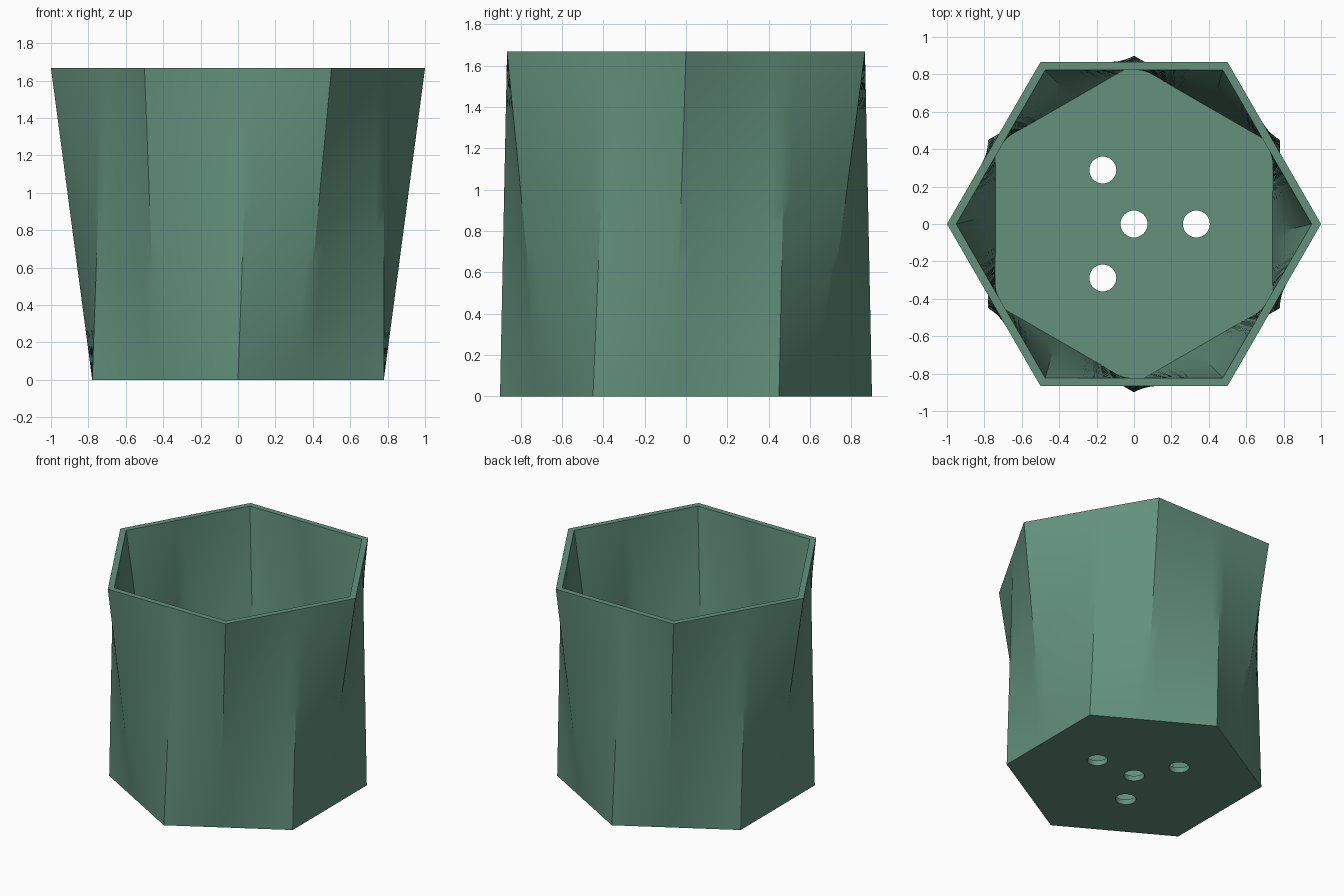
import bpy, bmesh, math
from mathutils import Vector

cube = bpy.data.objects.get("Cube")
if cube:
    bpy.data.objects.remove(cube, do_unlink=True)

HEIGHT = 1.667
FLOOR = 0.04
SHIFT = 0.06      # slip of the lower corners along the upper edges
STEPS = 9         # strips between successive corners
RINGS = 16

green = bpy.data.materials.new("sage green")
green.use_nodes = True
green.diffuse_color = (0.125, 0.285, 0.207, 1)
green.node_tree.nodes["Principled BSDF"].inputs["Base Color"].default_value = green.diffuse_color


def hexagon_point(radius, u, turn):
    """Point at u edges along a hexagon whose first corner is at angle turn."""
    i = math.floor(u + 1e-9)
    a, b = (Vector((radius * math.cos(turn + math.radians(60 * k)),
                    radius * math.sin(turn + math.radians(60 * k)), 0)) for k in (i, i + 1))
    return a.lerp(b, u - i)


# Matching positions, with a line through every lower and every upper corner
split = 0.5 - SHIFT
params = []
for edge in range(6):
    params += [edge + split * s / STEPS for s in range(STEPS)]
    params += [edge + split + (1 - split) * s / STEPS for s in range(STEPS)]


def wall(bm, low_radius, low_z, high_radius):
    """Ruled wall from a point-forward hexagon to a flat-forward one."""
    rings = []
    for r in range(RINGS + 1):
        t = r / RINGS
        ring = []
        for u in params:
            low = hexagon_point(low_radius, u, math.radians(30))
            high = hexagon_point(high_radius, u - split, math.radians(60))
            low.z, high.z = low_z, HEIGHT
            ring.append(bm.verts.new(low.lerp(high, t)))
        rings.append(ring)
    for a, b in zip(rings, rings[1:]):
        bridge(bm, a, b)
    return rings[0], rings[-1]


def bridge(bm, a, b):
    n = len(a)
    for i in range(n):
        j = (i + 1) % n
        bm.faces.new((a[i], a[j], b[j], b[i]))


def make_object(name, bm):
    bmesh.ops.recalc_face_normals(bm, faces=bm.faces)
    mesh = bpy.data.meshes.new(name)
    bm.to_mesh(mesh)
    bm.free()
    mesh.materials.append(green)
    obj = bpy.data.objects.new(name, mesh)
    bpy.context.collection.objects.link(obj)
    return obj


# Pot: outer wall, inner wall, rim, underside and floor
bm = bmesh.new()
outer_low, outer_high = wall(bm, 0.9, 0, 1.0)
inner_low, inner_high = wall(bm, 0.855, FLOOR, 0.95)
bridge(bm, outer_high, inner_high)
bm.faces.new(outer_low)
bm.faces.new(inner_low)
pot = make_object("planter_pot", bm)

# Drainage holes: one in the middle and three around it
bm = bmesh.new()
centres = [Vector((0, 0, 0))]
centres += [Vector((math.cos(a), math.sin(a), 0)) / 3
            for a in (0, math.radians(120), math.radians(240))]
for c in centres:
    made = bmesh.ops.create_cone(bm, cap_ends=True, segments=40, radius1=0.072,
                                 radius2=0.072, depth=0.2)
    bmesh.ops.translate(bm, verts=made["verts"], vec=c)
cutter = make_object("hole_cutter", bm)
cutter.hide_render = True

bpy.ops.object.select_all(action="DESELECT")
pot.select_set(True)
bpy.context.view_layer.objects.active = pot
cut = pot.modifiers.new("drainage_holes", "BOOLEAN")
cut.operation = "DIFFERENCE"
cut.solver = "EXACT"
cut.object = cutter
bpy.ops.object.modifier_apply(modifier=cut.name)
bpy.data.objects.remove(cutter, do_unlink=True)

bpy.ops.object.shade_smooth_by_angle(angle=math.radians(25))
